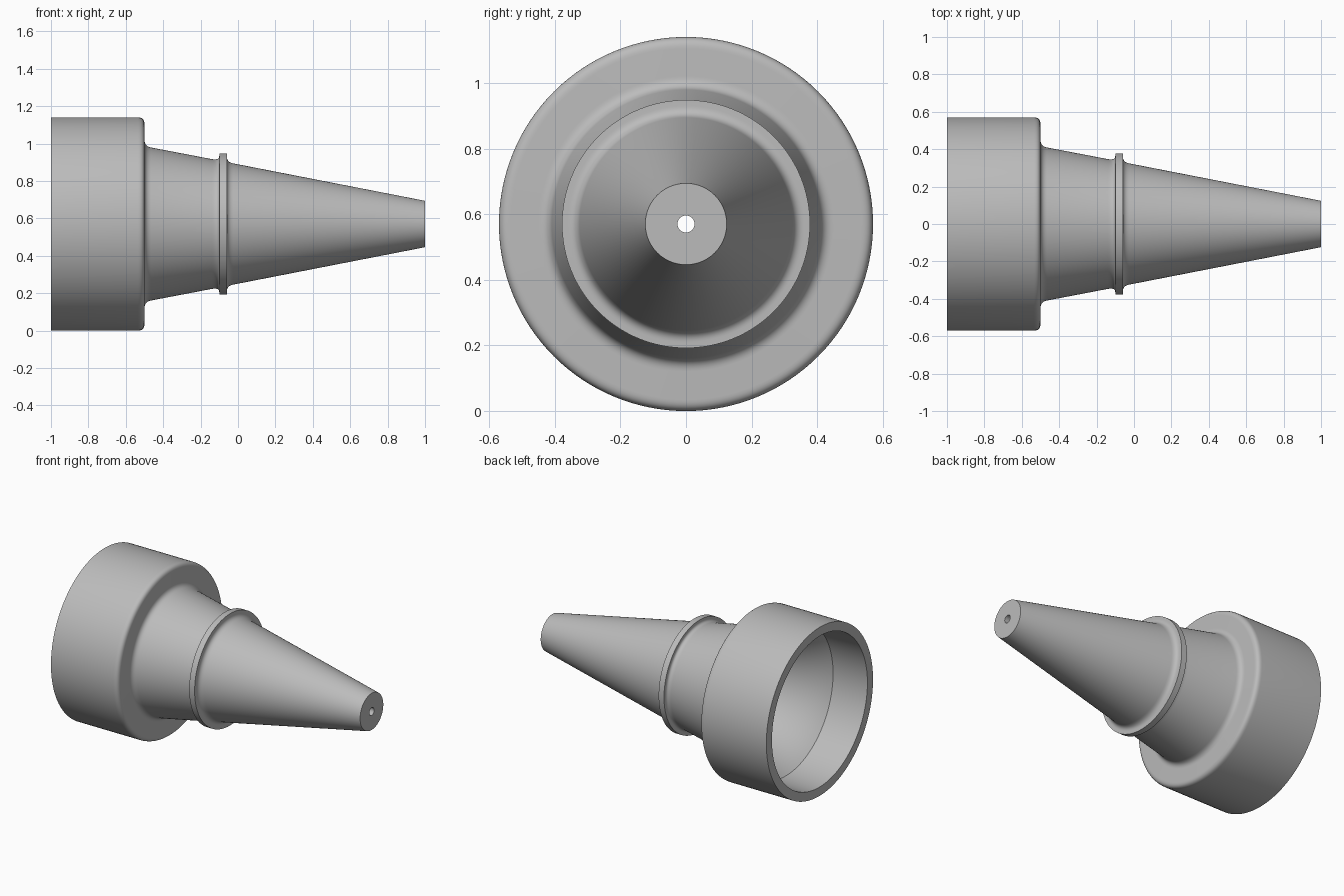
import bpy, bmesh, math
from mathutils import Matrix, Vector

cube = bpy.data.objects.get("Cube")
if cube:
    bpy.data.objects.remove(cube, do_unlink=True)

RADIUS = 0.57
SEGMENTS = 128

grey = bpy.data.materials.new("plain grey")
grey.use_nodes = True
grey.diffuse_color = (0.5, 0.5, 0.5, 1)
grey.node_tree.nodes["Principled BSDF"].inputs["Base Color"].default_value = grey.diffuse_color


def fillet(start, corner, end, steps=8):
    """Rounded corner as a quadratic curve of (x, radius) points."""
    a, b, c = Vector(start), Vector(corner), Vector(end)
    return [a.lerp(b, i / steps).lerp(b.lerp(c, i / steps), i / steps)
            for i in range(steps + 1)]


def lathe(name, profile):
    """Spin a closed profile of (x, radius) points around the x axis."""
    bm = bmesh.new()
    rings = []
    for x, r in profile:
        rings.append([bm.verts.new((x, r * math.cos(a), RADIUS + r * math.sin(a)))
                      for a in (2 * math.pi * i / SEGMENTS for i in range(SEGMENTS))])
    for one, two in zip(rings, rings[1:] + rings[:1]):
        for i in range(SEGMENTS):
            j = (i + 1) % SEGMENTS
            bm.faces.new((one[i], one[j], two[j], two[i]))
    bmesh.ops.recalc_face_normals(bm, faces=bm.faces)
    mesh = bpy.data.meshes.new(name)
    bm.to_mesh(mesh)
    bm.free()
    mesh.materials.append(grey)
    obj = bpy.data.objects.new(name, mesh)
    bpy.context.collection.objects.link(obj)
    bpy.context.view_layer.objects.active = obj
    obj.select_set(True)
    bpy.ops.object.shade_smooth_by_angle(angle=math.radians(30))
    obj.select_set(False)
    return obj


# Outside: wide socket, shoulder, tapered neck, collar, tapered tip
outside = [(-1, RADIUS)]
outside += fillet((-0.535, RADIUS), (-0.5, RADIUS), (-0.5, 0.535))
outside += fillet((-0.5, 0.45), (-0.5, 0.416), (-0.465, 0.409))
outside += fillet((-0.14, 0.347), (-0.1, 0.339), (-0.1, 0.365))
outside += [(-0.1, 0.378), (-0.06, 0.378)]
outside += fillet((-0.06, 0.36), (-0.06, 0.331), (-0.025, 0.324))
outside += [(1, 0.124)]

# Inside: open socket blending into a funnel that ends in a small outlet
inside = [(1, 0.026), (0.9, 0.026)]
inside += fillet((-0.4, 0.34), (-0.62, 0.395), (-0.75, 0.5), 12)
inside += [(-1, 0.51)]

lathe("hollow_nozzle", outside + inside)
